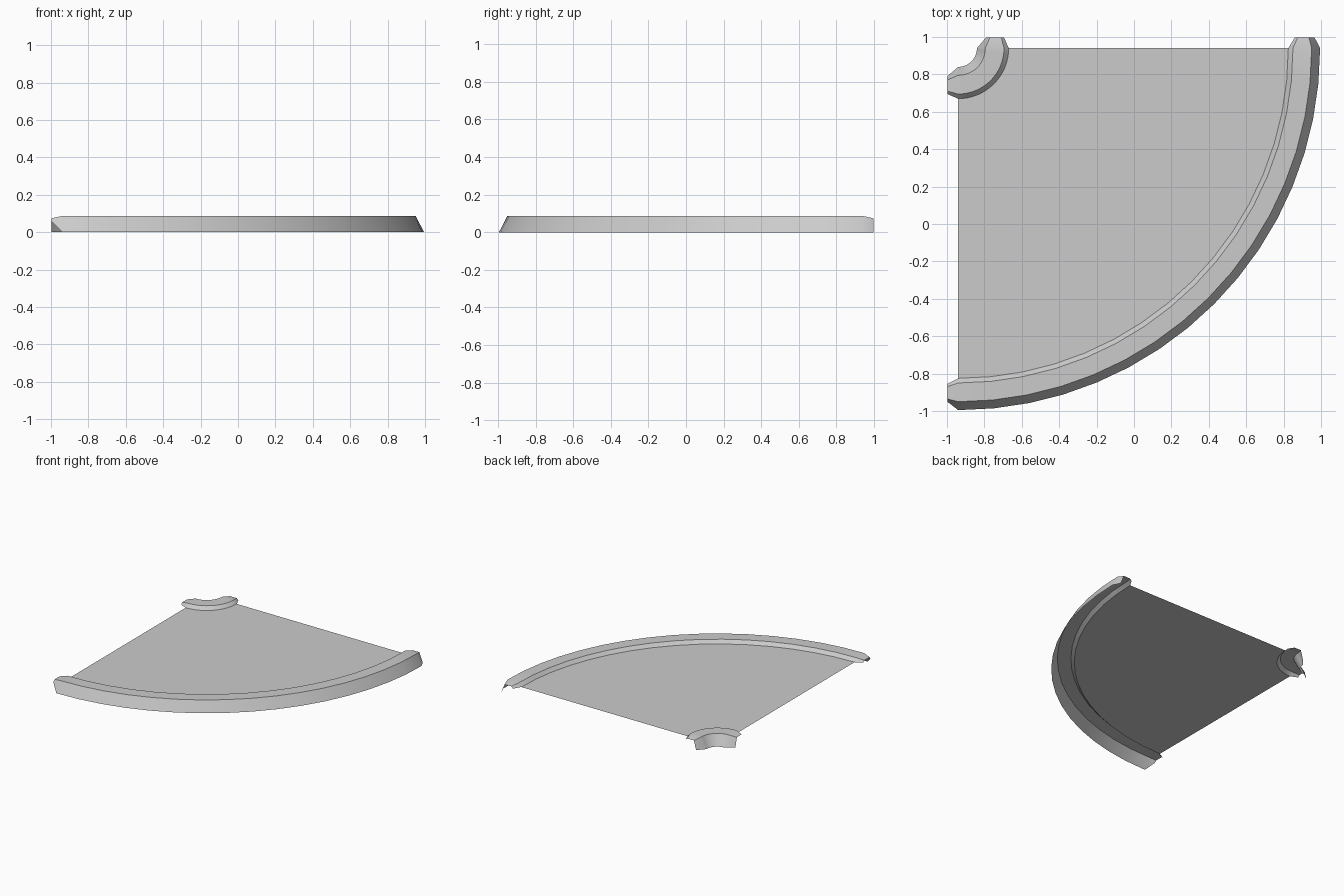
import bpy, bmesh, math
from mathutils import Vector

cube = bpy.data.objects.get("Cube")
if cube:
    bpy.data.objects.remove(cube, do_unlink=True)

CENTRE = Vector((-0.94, 0.94, 0))   # pivot of the quarter turn
SEGMENTS = 16
TAB = 0.058                         # length of the joining tabs

grey = bpy.data.materials.new("plain_grey")
grey.use_nodes = True
colour = (0.6, 0.6, 0.6, 1)
grey.diffuse_color = colour
grey.node_tree.nodes["Principled BSDF"].inputs["Base Color"].default_value = colour


def section(profile, angle, slide=0):
    """Place (radius, height) points at an angle, moved along the tangent."""
    out = Vector((math.cos(angle), math.sin(angle), 0))
    along = Vector((-out.y, out.x, 0))
    return [CENTRE + out * r + along * slide + Vector((0, 0, z)) for r, z in profile]


def sweep(name, profile, front_tab=None, back_tab=None):
    """Sweep a profile round the turn and add a tapered tab at each end."""
    start = -math.pi / 2
    rows = [section(profile, start * (1 - i / SEGMENTS)) for i in range(SEGMENTS + 1)]
    if front_tab:
        rows.insert(0, section(front_tab, start, -TAB))
    if back_tab:
        rows.append(section(back_tab, 0, TAB))
    bm = bmesh.new()
    rings = [[bm.verts.new(p) for p in row] for row in rows]
    for a, b in zip(rings, rings[1:]):
        for i in range(len(profile) - 1):
            bm.faces.new((a[i], a[i + 1], b[i + 1], b[i]))
    mesh = bpy.data.meshes.new(name)
    bm.to_mesh(mesh)
    bm.free()
    mesh.materials.append(grey)
    obj = bpy.data.objects.new(name, mesh)
    bpy.context.collection.objects.link(obj)
    bpy.ops.object.select_all(action='DESELECT')
    obj.select_set(True)
    bpy.context.view_layer.objects.active = obj
    bpy.ops.object.shade_smooth_by_angle(angle=math.radians(40))
    return obj


# Flat sheet between the two kerbs
sweep("road_surface", [(0.27, 0.06), (1.765, 0.06)])

# Kerbs, profiles listed from the pivot outwards so faces point up
sweep("outer_kerb",
      [(1.765, 0.06), (1.79, 0.087), (1.89, 0.087), (1.935, 0)],
      front_tab=[(1.795, 0.06), (1.81, 0.074), (1.875, 0.074), (1.89, 0.06)],
      back_tab=[(1.8, 0.06), (1.815, 0.074), (1.875, 0.074), (1.905, 0)])

inner_end = [(0.15, 0), (0.17, 0.074), (0.23, 0.074), (0.245, 0.06)]
sweep("inner_kerb",
      [(0.1, 0), (0.145, 0.087), (0.245, 0.087), (0.27, 0.06)],
      front_tab=inner_end, back_tab=inner_end)
